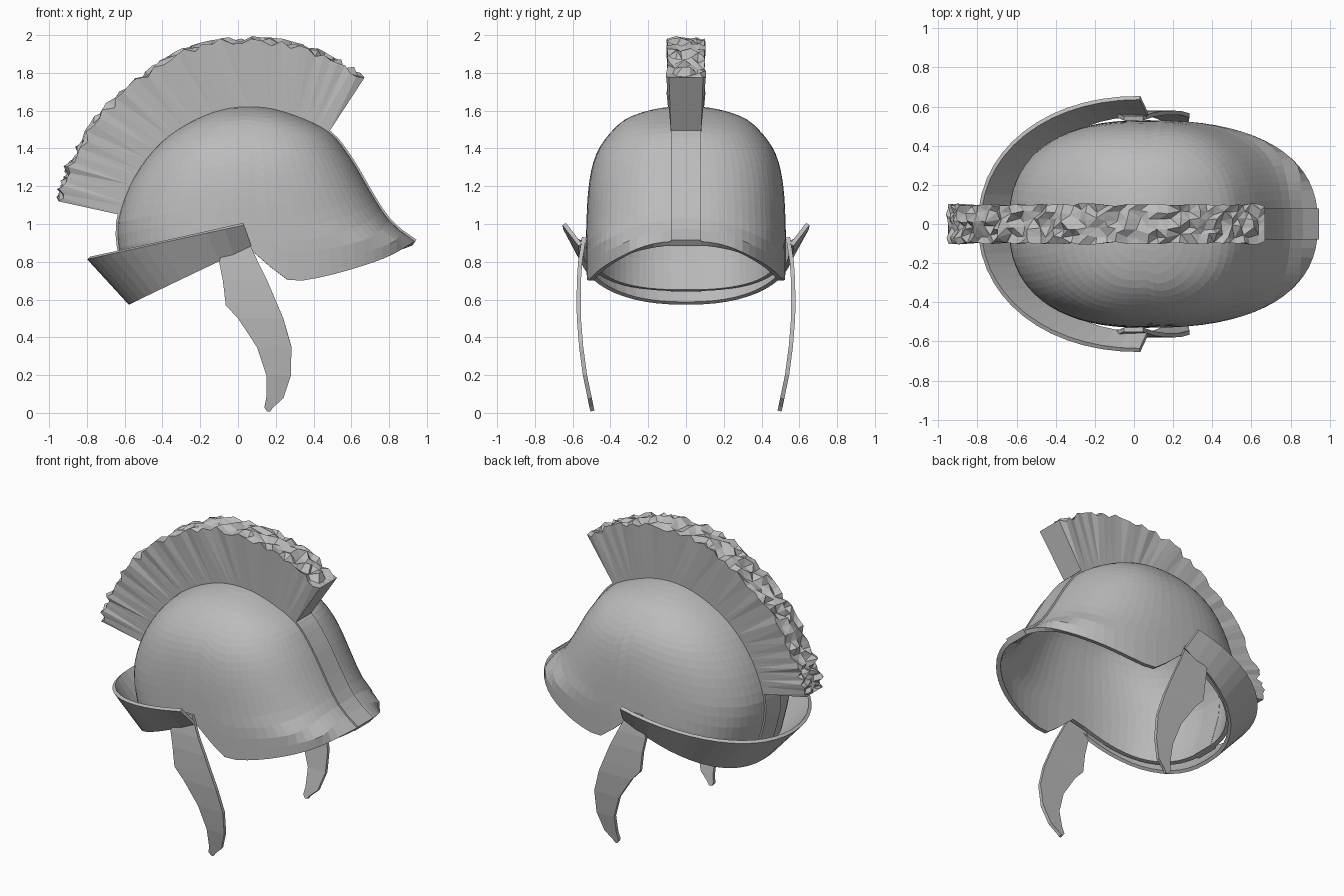
import bpy, bmesh, math, random
from mathutils import Vector

random.seed(4)
cube = bpy.data.objects.get("Cube")
if cube:
    bpy.data.objects.remove(cube, do_unlink=True)

metal = bpy.data.materials.new("plain grey")
metal.use_nodes = True
GREY = (0.5, 0.5, 0.5, 1)
metal.diffuse_color = GREY
metal.node_tree.nodes["Principled BSDF"].inputs["Base Color"].default_value = GREY


def curve(points, x):
    """Smooth interpolation through (x, value) points sorted by x."""
    n = len(points)
    x = min(max(x, points[0][0]), points[-1][0])
    i = next(k for k in range(n - 1) if x <= points[k + 1][0])

    def slope(k):
        a, b = points[max(k - 1, 0)], points[min(k + 1, n - 1)]
        return (b[1] - a[1]) / (b[0] - a[0])
    (x0, y0), (x1, y1) = points[i], points[i + 1]
    h = x1 - x0
    t = (x - x0) / h
    return ((1 + 2 * t) * (1 - t) ** 2 * y0 + t * (1 - t) ** 2 * h * slope(i)
            + t * t * (3 - 2 * t) * y1 + t * t * (t - 1) * h * slope(i + 1))


def grid(name, rows, wrap_rows=False, wrap_cols=False, caps=False, thick=0, offset=-1):
    """Skin a list of equal-length point rows, optionally with thickness."""
    bm = bmesh.new()
    v = [[bm.verts.new(p) for p in row] for row in rows]
    n, m = len(v), len(v[0])
    for i in range(n if wrap_rows else n - 1):
        for j in range(m if wrap_cols else m - 1):
            a, b = (i + 1) % n, (j + 1) % m
            bm.faces.new((v[i][j], v[a][j], v[a][b], v[i][b]))
    if caps:
        bm.faces.new(v[0])
        bm.faces.new(v[-1])
    bmesh.ops.remove_doubles(bm, verts=bm.verts, dist=0.0005)
    bmesh.ops.recalc_face_normals(bm, faces=bm.faces)
    mesh = bpy.data.meshes.new(name)
    bm.to_mesh(mesh)
    bm.free()
    mesh.materials.append(metal)
    ob = bpy.data.objects.new(name, mesh)
    bpy.context.collection.objects.link(ob)
    if thick:
        mod = ob.modifiers.new("thickness", "SOLIDIFY")
        mod.thickness, mod.offset = thick, offset
    return ob


def power(v, p):
    return math.copysign(abs(v) ** p, v)


# Bowl: horizontal slices whose front, back and side reach vary with height
TOP, MID = 1.625, 0.06


def by_depth(pairs):
    return [(math.sqrt(max(TOP - z, 0)), r) for z, r in pairs]


FRONT = by_depth([(TOP, 0), (1.58, .23), (1.49, .42), (1.36, .53), (1.15, .655),
                  (1.0, .76), (.91, .88)])
BACK = by_depth([(TOP, 0), (1.57, .25), (1.44, .46), (1.25, .61), (1.05, .69),
                 (.95, .7), (.86, .69), (.64, .63)])
SIDE = by_depth([(TOP, 0), (1.57, .29), (1.5, .385), (1.37, .475), (1.2, .515),
                 (.9, .53), (.7, .53)])
RIM = [(-.57, .645), (-.3, .745), (0, .86), (.06, .87), (.15, .8), (.22, .72),
       (.3, .7), (.4, .71), (.6, .76), (.8, .83), (.94, .91)]


def slice_point(angle, z):
    s = math.sqrt(max(TOP - z, 0))
    c, d = math.cos(angle), math.sin(angle)
    reach = curve(FRONT if c > 0 else BACK, s)
    return Vector((MID + power(c, .83) * reach, power(d, .83) * curve(SIDE, s), z))


def meridian(angle, steps):
    z = 0.85
    for _ in range(30):
        z = (z + curve(RIM, slice_point(angle, z).x)) / 2
    return [slice_point(angle, TOP - (TOP - z) * (k / steps) ** 1.8)
            for k in range(steps + 1)]


SEG = 72
grid("helmet_bowl", [meridian(math.tau * i / SEG, 22) for i in range(SEG)],
     wrap_rows=True, thick=0.028)

# Raised band running over the middle of the bowl
centre = meridian(math.pi, 22)[::-1] + meridian(0, 22)[1:]
band = []
for i, p in enumerate(centre):
    t = centre[min(i + 1, len(centre) - 1)] - centre[max(i - 1, 0)]
    out = Vector((-t.z, 0, t.x)).normalized()
    band.append([p + out * h + Vector((0, y, 0))
                 for y, h in ((-.08, -.033), (-.08, .008), (.08, .008), (.08, -.033))])
grid("centre_band", band, wrap_cols=True, caps=True)

# Crest: pleated sides and a ragged top
OUTER = [(-.95, 1.12), (-.92, 1.22), (-.87, 1.35), (-.75, 1.54), (-.6, 1.7), (-.4, 1.85),
         (-.2, 1.94), (.05, 1.975), (.3, 1.945), (.5, 1.87), (.67, 1.775)]
INNER = [(-.63, 1.05), (-.6, 1.13), (-.54, 1.25), (-.45, 1.38), (-.33, 1.48), (-.2, 1.55),
         (0, 1.6), (.13, 1.61), (.27, 1.58), (.39, 1.54), (.48, 1.485)]


def along(points, t):
    k = t * (len(points) - 1)
    return Vector([curve([(i, p[a]) for i, p in enumerate(points)], k) for a in (0, 1)])


COLS, ACROSS = 48, 5
crest = []
for i in range(COLS + 1):
    end = i in (0, COLS)
    outer, inner = along(OUTER, i / COLS), along(INNER, i / COLS)
    half = 0.09 if end else 0.098 + random.uniform(-.007, .007)
    row = [(inner.x, -.08, inner.y)]
    for j in range(ACROSS + 1):
        r = 0 if end else random.uniform(-.025, .022)
        push = (outer - inner).normalized() * r
        slide = 0 if end or j in (0, ACROSS) else random.uniform(-.012, .012)
        row.append((outer.x + push.x + slide, half * (2 * j / ACROSS - 1) + slide,
                    outer.y + push.y))
    crest.append(row + [(inner.x, .08, inner.y)])
ob = grid("crest", crest, wrap_cols=True, caps=True)
bm = bmesh.new()
bm.from_mesh(ob.data)
bmesh.ops.triangulate(bm, faces=[f for f in bm.faces if len(f.verts) == 4])
bm.to_mesh(ob.data)
bm.free()

# Flared neck guard around the back
guard = []
for i in range(29):
    a = math.pi * (i / 28 + .5)
    c, s = power(math.cos(a), .95), power(math.sin(a), .95)
    lo_c, lo_s = power(math.cos(a), .88), power(math.sin(a), .88)
    guard.append([(.07 + .64 * lo_c, .56 * lo_s, .89 + .31 * lo_c),
                  (.03 + .82 * c, .645 * s, 1.0 + .18 * c)])
grid("neck_guard", guard, thick=0.022, offset=0)

# Hanging cheek plates: height, rear edge, front edge, distance from the middle
CHEEK = [(.93, -.05, .045, .54), (.8, -.1, .105, .56), (.7, -.08, .155, .567),
         (.57, -.065, .21, .568), (.5, 0, .24, .567), (.35, .1, .283, .555),
         (.2, .15, .28, .535), (.08, .15, .24, .51), (.03, .14, .185, .5),
         (.01, .155, .17, .495)]
for side, name in ((1, "left"), (-1, "right")):
    grid(name + "_cheek_plate",
         [[(x, side * y, z) for x in (back, front)] for z, back, front, y in CHEEK],
         thick=0.022, offset=0)
